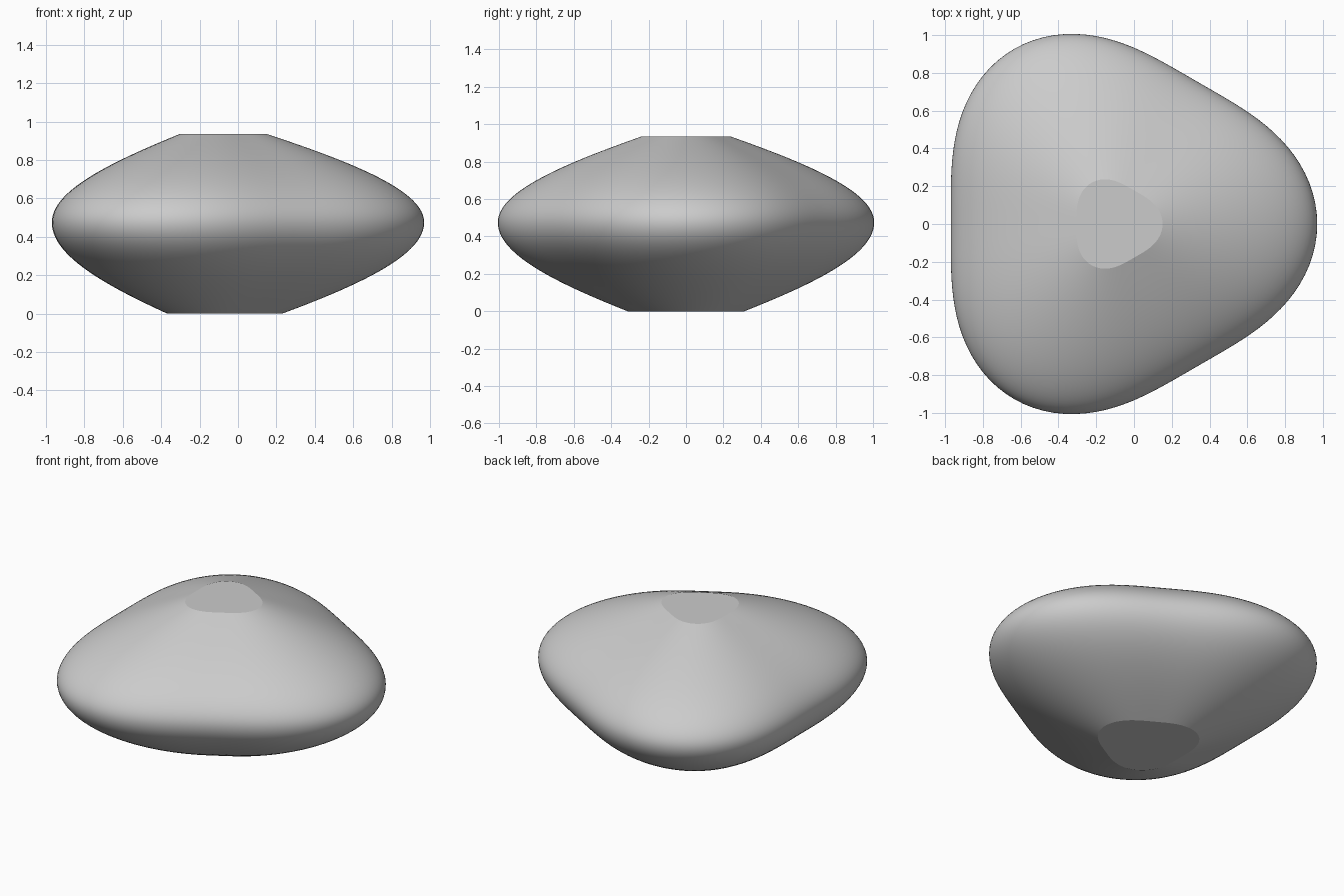
import bpy, bmesh
from math import cos, sin, pi, acos

cube = bpy.data.objects.get("Cube")
if cube:
    bpy.data.objects.remove(cube, do_unlink=True)

SEGMENTS, RINGS = 120, 24
AXIS_X = -0.1          # centre axis of the rounded triangle
MID_Z, TOP_Z = 0.475, 0.935
TOP_SCALE, BOTTOM_SCALE = 0.235, 0.31

grey = bpy.data.materials.new("plain_grey")
grey.use_nodes = True
colour = (0.6, 0.6, 0.6, 1)
grey.diffuse_color = colour
grey.node_tree.nodes["Principled BSDF"].inputs["Base Color"].default_value = colour


def ring(bm, scale, z):
    """Rounded triangular cross-section at height z."""
    verts = []
    for i in range(SEGMENTS):
        a = 2 * pi * i / SEGMENTS
        r = scale * (0.97 + 0.1 * cos(3 * a))
        verts.append(bm.verts.new((AXIS_X + r * cos(a), r * sin(a), z)))
    return verts


# Heights run evenly along a cosine profile, cut flat at both ends
top_angle, bottom_angle = acos(TOP_SCALE), acos(BOTTOM_SCALE)
levels = [(cos(bottom_angle * t), MID_Z * (1 - t))
          for t in (1 - i / RINGS for i in range(RINGS))]
levels += [(cos(top_angle * t), MID_Z + (TOP_Z - MID_Z) * t)
           for t in (i / RINGS for i in range(RINGS + 1))]

bm = bmesh.new()
rings = [ring(bm, s, z) for s, z in levels]
for low, high in zip(rings, rings[1:]):
    for i in range(SEGMENTS):
        j = (i + 1) % SEGMENTS
        bm.faces.new((low[i], low[j], high[j], high[i]))

# Flat caps
bm.faces.new(rings[-1])
bm.faces.new(rings[0][::-1])
bmesh.ops.recalc_face_normals(bm, faces=bm.faces)

mesh = bpy.data.meshes.new("rounded_body")
bm.to_mesh(mesh)
bm.free()
mesh.materials.append(grey)
body = bpy.data.objects.new("rounded_body", mesh)
bpy.context.collection.objects.link(body)

# Smooth sides, crisp cap edges
bpy.ops.object.select_all(action='DESELECT')
body.select_set(True)
bpy.context.view_layer.objects.active = body
bpy.ops.object.shade_smooth_by_angle(angle=0.21)
